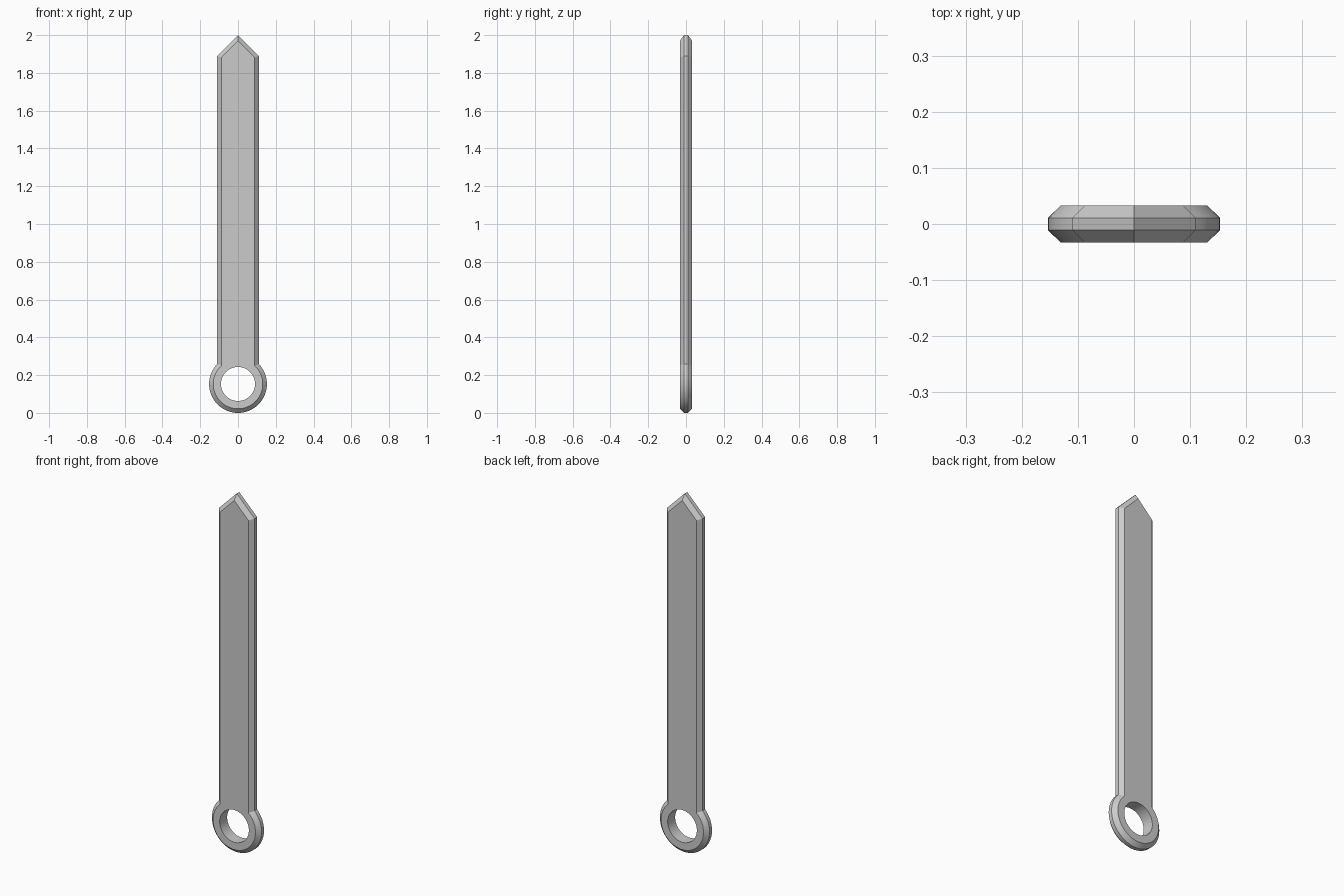
import bpy, bmesh
from math import acos, cos, sin, pi, sqrt

cube = bpy.data.objects.get("Cube")
if cube:
    bpy.data.objects.remove(cube)

RING_Z = RING_R = 0.153
HOLE_R = 0.09
HALF_W = 0.11
HALF_T, BAND = 0.033, 0.011
CHAMFER = HALF_T - BAND
ARC_STEPS, HOLE_STEPS = 48, 64


def outline(inset):
    """Pointed strip joined to a ring, drawn inwards by the inset."""
    r, w = RING_R - inset, HALF_W - inset
    tip = 2 - inset * sqrt(2)
    start = acos(w / r)
    sweep = pi + 2 * start
    pts = [(0, tip), (w, tip - w)]
    for i in range(ARC_STEPS + 1):
        a = start - sweep * i / ARC_STEPS
        pts.append((r * cos(a), RING_Z + r * sin(a)))
    return pts + [(-w, tip - w)]


def hole():
    angles = [2 * pi * i / HOLE_STEPS for i in range(HOLE_STEPS)]
    return [(HOLE_R * cos(a), RING_Z + HOLE_R * sin(a)) for a in angles]


def add_loop(bm, pts, y):
    return [bm.verts.new((x, y, z)) for x, z in pts]


def skin(bm, a, b):
    for i in range(len(a)):
        j = (i + 1) % len(a)
        bm.faces.new((a[i], a[j], b[j], b[i]))


def loop_edges(bm, loop):
    return [bm.edges.get((v, loop[i - 1])) for i, v in enumerate(loop)]


# Bevelled outer rim, front to back
bm = bmesh.new()
levels = [(-HALF_T, CHAMFER), (-BAND, 0), (BAND, 0), (HALF_T, CHAMFER)]
rims = [add_loop(bm, outline(inset), y) for y, inset in levels]
for a, b in zip(rims, rims[1:]):
    skin(bm, a, b)

# Straight hole wall
holes = [add_loop(bm, hole(), y) for y in (-HALF_T, HALF_T)]
skin(bm, *holes)

# Flat front and back faces around the hole
for rim, ring, side in ((rims[0], holes[0], -1), (rims[-1], holes[1], 1)):
    edges = loop_edges(bm, rim) + loop_edges(bm, ring)
    bmesh.ops.triangle_fill(bm, edges=edges, use_beauty=True, normal=(0, side, 0))
bmesh.ops.recalc_face_normals(bm, faces=bm.faces)
bmesh.ops.dissolve_limit(bm, angle_limit=0.001, verts=[],
                         edges=[e for e in bm.edges if e.calc_face_angle(1) < 0.001])

mesh = bpy.data.meshes.new("pointed_strip_with_ring")
bm.to_mesh(mesh)
bm.free()
strip = bpy.data.objects.new("pointed_strip_with_ring", mesh)
bpy.context.collection.objects.link(strip)

# Plain grey metal
grey = bpy.data.materials.new("light_grey")
grey.use_nodes = True
grey.diffuse_color = (0.6, 0.6, 0.6, 1)
grey.node_tree.nodes["Principled BSDF"].inputs["Base Color"].default_value = (0.6, 0.6, 0.6, 1)
mesh.materials.append(grey)

bpy.context.view_layer.objects.active = strip
strip.select_set(True)
bpy.ops.object.shade_smooth_by_angle(angle=0.5)
